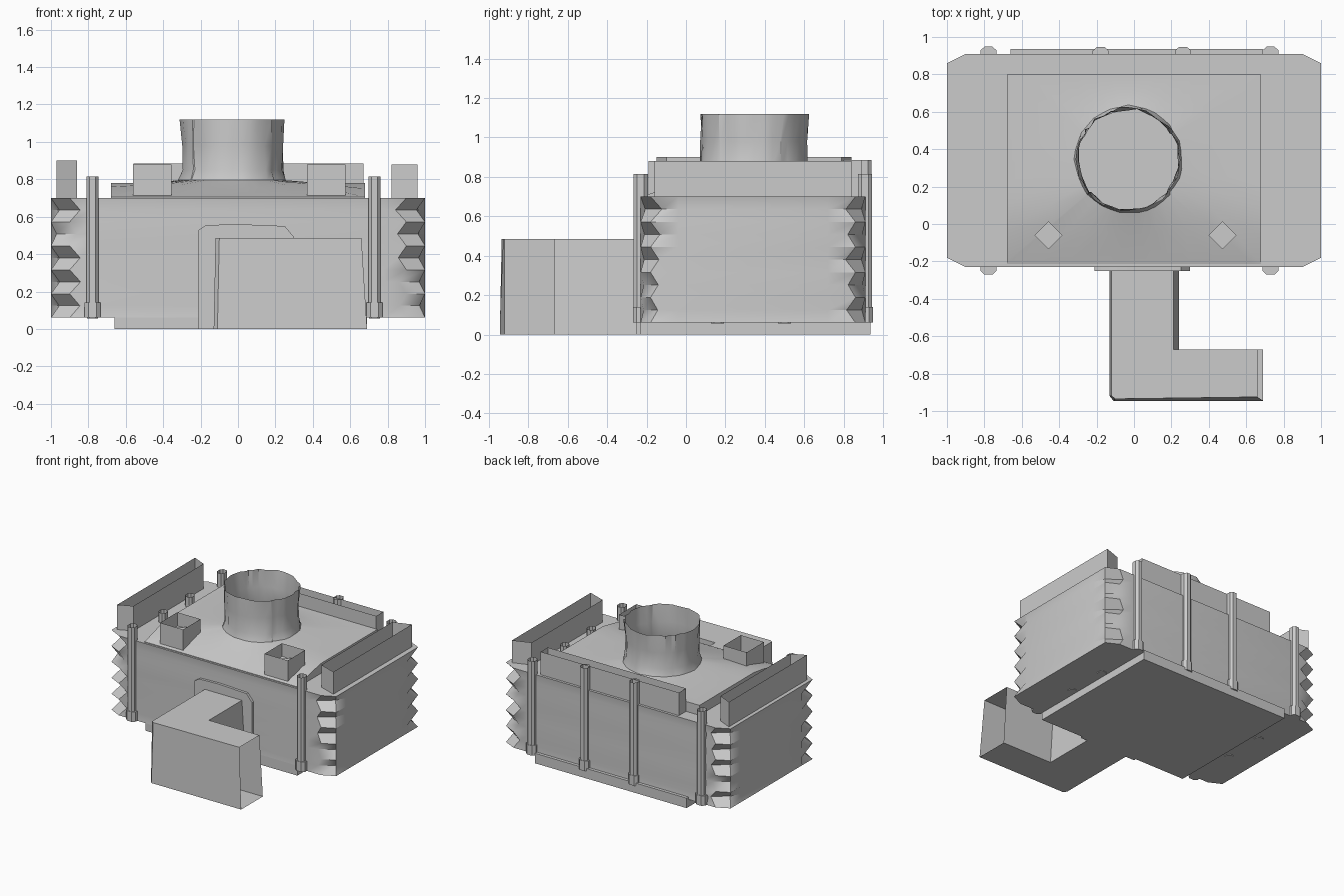
import bpy, bmesh, math, random
from mathutils import Vector

random.seed(4)
cube = bpy.data.objects.get("Cube")
if cube:
    bpy.data.objects.remove(cube, do_unlink=True)

stone = bpy.data.materials.new("plain grey")
stone.use_nodes = True
GREY = (0.6, 0.6, 0.6, 1)
stone.diffuse_color = GREY
stone.node_tree.nodes["Principled BSDF"].inputs["Base Color"].default_value = GREY


def loft(name, rings, bottom=True, top=True, skip=(), angle=35):
    """Skin a stack of equal rings; skip leaves out sides by index."""
    bm = bmesh.new()
    loops = [[bm.verts.new(p) for p in ring] for ring in rings]
    n = len(rings[0])
    for low, high in zip(loops, loops[1:]):
        for i in range(n):
            if i not in skip:
                j = (i + 1) % n
                bm.faces.new((low[i], low[j], high[j], high[i]))
    if bottom:
        bm.faces.new(loops[0][::-1])
    if top:
        bm.faces.new(loops[-1])
    mesh = bpy.data.meshes.new(name)
    bm.to_mesh(mesh)
    bm.free()
    mesh.materials.append(stone)
    obj = bpy.data.objects.new(name, mesh)
    bpy.context.collection.objects.link(obj)
    bpy.ops.object.select_all(action='DESELECT')
    obj.select_set(True)
    bpy.context.view_layer.objects.active = obj
    bpy.ops.object.shade_smooth_by_angle(angle=math.radians(angle))
    return obj


def flat(outline, z):
    return [(x, y, z) for x, y in outline]


def rect(x0, x1, y0, y1):
    return [(x0, y0), (x1, y0), (x1, y1), (x0, y1)]


def prism(name, outline, z0, z1, **kw):
    return loft(name, [flat(outline, z0), flat(outline, z1)], **kw)


# Main block with rugged, notched corners
def block_ring(z, notch):
    ring = []
    for sx, sy in ((1, -1), (1, 1), (-1, 1), (-1, -1)):
        k = notch * random.uniform(0.7, 1.2)
        corner = [(0.78, 0.57), (0.90 - 0.05 * k, 0.57 - 0.02 * k),
                  (1 - 0.04 * k, 0.52 - 0.05 * k), (1, 0.38)]
        if sx * sy > 0:
            corner.reverse()
        ring += [(sx * x, 0.34 + sy * y, z) for x, y in corner]
    return ring


LEVELS = 10
loft("main_block", [block_ring(0.06 + 0.64 * i / LEVELS, i % 2) for i in range(LEVELS + 1)])

# Foundation
prism("foundation", rect(-0.66, 0.69, -0.23, 0.935), 0, 0.08)

# Raised roof that sweeps up into the open chimney
CX, CY = -0.03, 0.345
X0, X1, Y0, Y1 = -0.68, 0.68, -0.215, 0.80
angles = [2 * math.pi * i / 36 for i in range(36)]
angles += [math.atan2(y - CY, x - CX) % (2 * math.pi) for x, y in rect(X0, X1, Y0, Y1)]
angles.sort()


def roof_height(y):
    return 0.705 + 0.075 * min(1, max(0, (y - Y0) / 0.25))


def edge_point(a):
    c, s = math.cos(a), math.sin(a)
    tx = ((X1 if c > 0 else X0) - CX) / c if abs(c) > 1e-6 else 9
    ty = ((Y1 if s > 0 else Y0) - CY) / s if abs(s) > 1e-6 else 9
    t = min(tx, ty)
    return Vector((CX + t * c, CY + t * s, 0))


def chimney_ring(r, z, rough):
    ring = []
    for a in angles:
        q = r + random.uniform(-rough, rough)
        ring.append((CX + q * math.cos(a), CY + q * math.sin(a), z))
    return ring


edges = [edge_point(a) for a in angles]
foot = [(p.x, p.y, 0.69) for p in edges]
rim = [(p.x, p.y, roof_height(p.y)) for p in edges]
middle = []
for a, p in zip(angles, edges):
    m = p.lerp(Vector((CX + 0.3 * math.cos(a), CY + 0.3 * math.sin(a), 0)), 0.6)
    middle.append((m.x, m.y, roof_height(m.y)))
loft("roof_and_chimney",
     [foot, rim, middle, chimney_ring(0.287, 0.795, 0.005), chimney_ring(0.270, 0.85, 0.008),
      chimney_ring(0.268, 0.98, 0.008), chimney_ring(0.275, 1.12, 0.010)],
     bottom=False, top=False)

# Bent entrance tunnel, open at its end
low = [(-0.13, -0.20), (-0.13, -0.92), (-0.11, -0.945), (0.69, -0.945),
       (0.69, -0.67), (0.24, -0.67), (0.24, -0.20)]
high = [(-0.12, -0.20), (-0.12, -0.92), (-0.10, -0.935), (0.66, -0.925),
        (0.66, -0.67), (0.21, -0.67), (0.21, -0.20)]
loft("entrance_tunnel", [flat(low, 0), flat(high, 0.485)], skip=(3, 6))

# Raised surround where the tunnel meets the wall
arch = [(-0.21, 0), (0.30, 0), (0.30, 0.49), (0.25, 0.55), (0, 0.56), (-0.17, 0.555), (-0.21, 0.53)]
loft("tunnel_surround", [[(x, y, z) for x, z in arch] for y in (-0.20, -0.25)])

# Open troughs along the sides and back of the roof
prism("right_trough", [(-0.97, -0.15), (-0.86, -0.10), (-0.86, 0.79), (-0.97, 0.84)],
      0.69, 0.90, top=False)
prism("left_trough", [(0.82, -0.11), (0.96, -0.16), (0.96, 0.84), (0.82, 0.79)],
      0.69, 0.88, top=False)
prism("back_trough", rect(-0.56, 0.67, 0.80, 0.89), 0.69, 0.885, top=False)

# Square front planters with a small turned plate inside
for side, x in (("right", -0.458), ("left", 0.473)):
    prism(side + "_planter", rect(x - 0.103, x + 0.103, -0.19, 0.03), 0.69, 0.88, top=False)
    d = 0.075
    prism(side + "_planter_plate",
          [(x - d, -0.06), (x, -0.06 - d), (x + d, -0.06), (x, -0.06 + d)], 0.79, 0.795)


# Hollow octagonal pipes with a wider foot
def octagon(x, y, w, h):
    return [(x + sx * a, y + sy * b) for sx, sy, a, b in (
        (-1, -1, w / 2, h), (1, -1, w / 2, h), (1, -1, w, h / 2), (1, 1, w, h / 2),
        (1, 1, w / 2, h), (-1, 1, w / 2, h), (-1, 1, w, h / 2), (-1, -1, w, h / 2))]


def pipe(name, x, y, z1):
    prism(name, octagon(x, y, 0.032, 0.036), 0.06, z1, top=False)
    prism(name + "_foot", octagon(x, y, 0.043, 0.04), 0.06, 0.14)


for side, x in (("right", -0.778), ("left", 0.73)):
    pipe(side + "_front_pipe", x, -0.23, 0.815)
    pipe(side + "_back_pipe", x, 0.908, 0.815)
    for place, y in (("fore", 0.16), ("rear", 0.50)):
        prism(side + "_" + place + "_roof_pipe", octagon(x, y, 0.03, 0.034), 0.055, 0.78, top=False)
for side, x in (("right", -0.178), ("left", 0.262)):
    pipe(side + "_middle_back_pipe", x, 0.906, 0.885)
